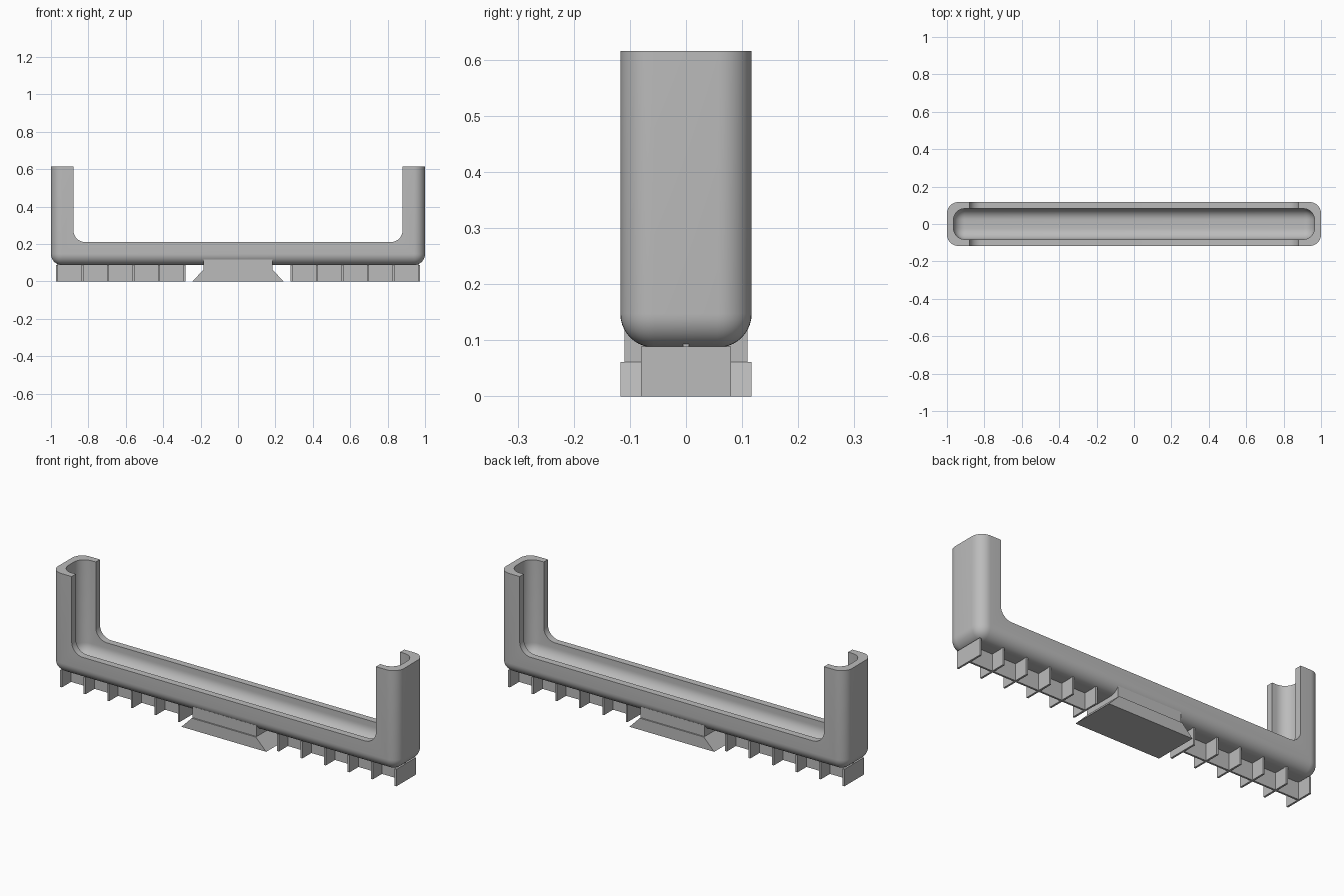
import bpy, bmesh
from mathutils import Vector

cube = bpy.data.objects.get("Cube")
if cube:
    bpy.data.objects.remove(cube, do_unlink=True)

grey = bpy.data.materials.new("mid grey plastic")
grey.use_nodes = True
GREY = (0.5, 0.5, 0.5, 1)
grey.diffuse_color = GREY
grey.node_tree.nodes["Principled BSDF"].inputs["Base Color"].default_value = GREY


def make_object(name, bm):
    bmesh.ops.recalc_face_normals(bm, faces=bm.faces[:])
    mesh = bpy.data.meshes.new(name)
    bm.to_mesh(mesh)
    bm.free()
    mesh.materials.append(grey)
    obj = bpy.data.objects.new(name, mesh)
    bpy.context.collection.objects.link(obj)
    return obj


def box(name, lo, hi, radius=0, rounded=None):
    """Box between two corners; edges passing the rounded test get a fillet."""
    lo, hi = Vector(lo), Vector(hi)
    bm = bmesh.new()
    bmesh.ops.create_cube(bm, size=1)
    for v in bm.verts:
        v.co = (lo + hi) / 2 + v.co * (hi - lo)
    if radius:
        edges = [e for e in bm.edges if rounded(e.verts[0].co, e.verts[1].co, hi.z)]
        bmesh.ops.bevel(bm, geom=edges, offset=radius, segments=10,
                        profile=0.5, affect='EDGES')
    return make_object(name, bm)


def all_but_top(a, b, top):
    return min(a.z, b.z) < top - 0.01


def bottom_cross_edges(a, b, top):
    return max(a.z, b.z) < top - 0.01 and abs(a.x - b.x) < 0.01


# Rounded tray with tall ends, hollowed and opened along both long sides
tray = box("tray_body", (-1, -0.117, 0.087), (1, 0.117, 0.615), 0.06, all_but_top)
cavity = box("cavity_cutter", (-0.965, -0.082, 0.122), (0.965, 0.082, 0.8), 0.06, all_but_top)
opening = box("opening_cutter", (-0.88, -0.3, 0.21), (0.88, 0.3, 1), 0.064, bottom_cross_edges)
for cutter in (cavity, opening):
    mod = tray.modifiers.new(cutter.name, 'BOOLEAN')
    mod.operation = 'DIFFERENCE'
    mod.solver = 'EXACT'
    mod.object = cutter
    bpy.ops.object.select_all(action='DESELECT')
    tray.select_set(True)
    bpy.context.view_layer.objects.active = tray
    bpy.ops.object.modifier_apply(modifier=mod.name)
    bpy.data.objects.remove(cutter, do_unlink=True)
bpy.ops.object.shade_smooth_by_angle(angle=0.6)

# Central dovetail mount: neck and flared foot
box("mount_neck", (-0.185, -0.11, 0.05), (0.185, 0.11, 0.118))
bm = bmesh.new()
profile = [(-0.245, 0), (0.245, 0), (0.185, 0.061), (-0.185, 0.061)]
face = bm.faces.new([bm.verts.new((x, -0.117, z)) for x, z in profile])
ext = bmesh.ops.extrude_face_region(bm, geom=[face])
bmesh.ops.translate(bm, vec=(0, 0.234, 0),
                    verts=[v for v in ext["geom"] if isinstance(v, bmesh.types.BMVert)])
make_object("mount_foot", bm)

# Underside spines and cross ribs on each side of the mount
for side, label in ((1, "left"), (-1, "right")):
    ends = sorted((side * 0.285, side * 0.967))
    box(f"{label}_spine", (ends[0], -0.005, 0), (ends[1], 0.005, 0.1))
    for i in range(6):
        x = side * (0.287 + i * 0.136)
        box(f"{label}_rib_{i + 1}", (x - 0.005, -0.08, 0), (x + 0.005, 0.08, 0.089))
